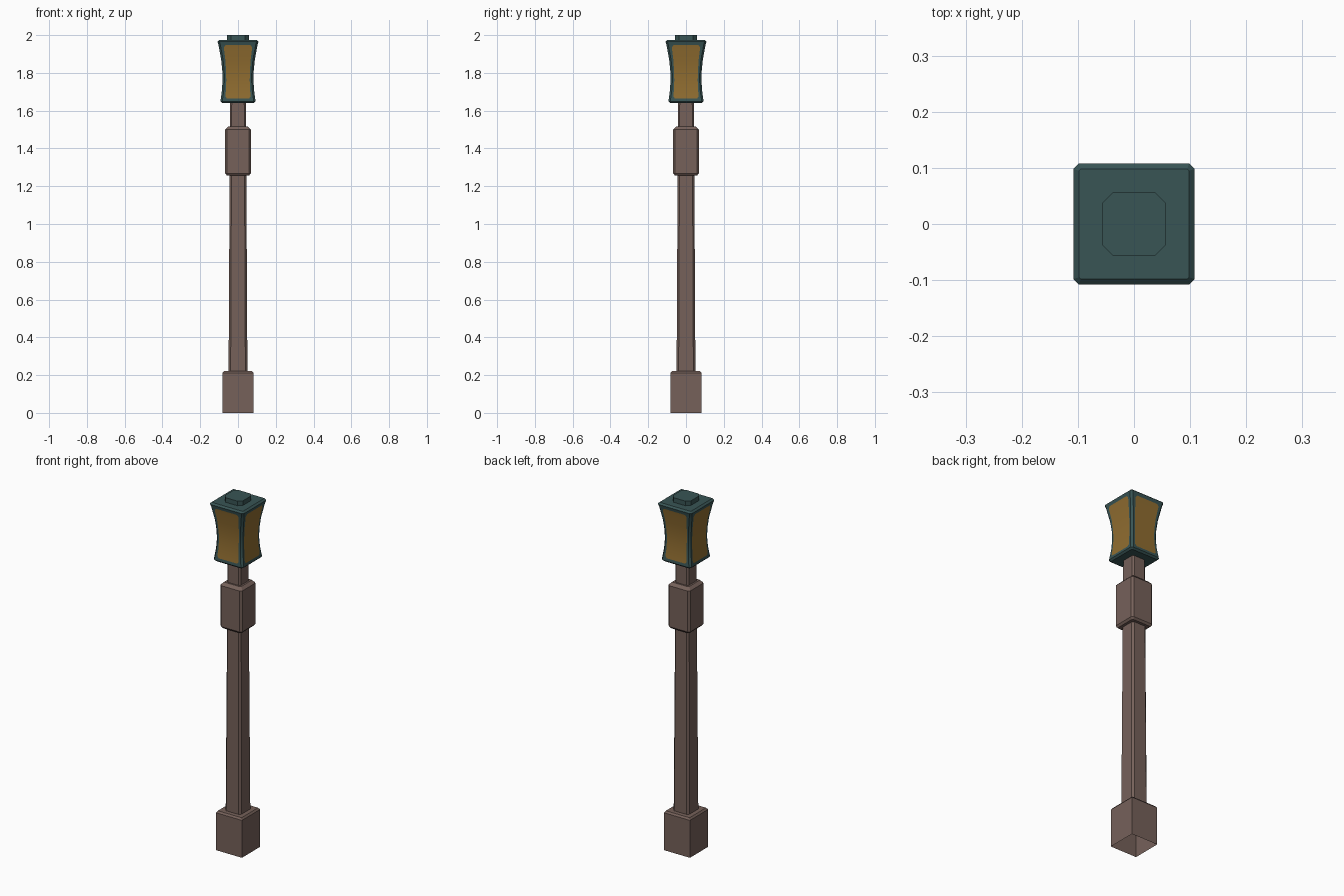
import bpy, bmesh, math

cube = bpy.data.objects.get("Cube")
if cube:
    bpy.data.objects.remove(cube)


def material(name, colour):
    m = bpy.data.materials.new(name)
    m.use_nodes = True
    m.diffuse_color = (*colour, 1)
    bsdf = next(n for n in m.node_tree.nodes if n.type == 'BSDF_PRINCIPLED')
    bsdf.inputs["Base Color"].default_value = (*colour, 1)
    bsdf.inputs["Roughness"].default_value = 0.8
    return m


brown = material("brown post", (0.18, 0.12, 0.102))
teal = material("dark teal metal", (0.04, 0.089, 0.089))
amber = material("amber glass", (0.28, 0.153, 0.03))


def ring(half, chamfer, pane=None):
    """Chamfered square outline, each side optionally split at the pane edges."""
    flat = half - chamfer
    xs = [-flat, flat] if pane is None else [-flat, -pane, pane, flat]
    pts = []
    for k in range(4):
        c, s = round(math.cos(k * math.pi / 2)), round(math.sin(k * math.pi / 2))
        pts += [(x * c + half * s, x * s - half * c) for x in xs]
    return pts


def loft(name, levels, mats, open_bottom=False, pane_rows=()):
    """Stack rings given as (z, half, chamfer[, pane]) into one solid."""
    bm = bmesh.new()
    rows = [[bm.verts.new((x, y, z)) for x, y in ring(*spec)]
            for z, *spec in levels]
    n = len(rows[0])
    for r, (a, b) in enumerate(zip(rows, rows[1:])):
        for i in range(n):
            j = (i + 1) % n
            f = bm.faces.new((a[i], a[j], b[j], b[i]))
            if r in pane_rows and i % 4 == 1:
                f.material_index = 1
    if not open_bottom:
        bm.faces.new(rows[0][::-1])
    bm.faces.new(rows[-1])
    mesh = bpy.data.meshes.new(name)
    bm.to_mesh(mesh)
    bm.free()
    for m in mats:
        mesh.materials.append(m)
    ob = bpy.data.objects.new(name, mesh)
    bpy.context.collection.objects.link(ob)
    return ob


# Post: hollow footing, tapering shaft and collar
loft("base", [(0, 0.082, 0.001), (0.212, 0.082, 0.001), (0.222, 0.074, 0.001)],
     [brown], open_bottom=True)
loft("pole", [(0.2, 0.05, 0.011), (1.65, 0.042, 0.009)], [brown])
loft("collar", [(1.257, 0.059, 0.006), (1.268, 0.068, 0.01),
                (1.5, 0.068, 0.01), (1.516, 0.052, 0.006)], [brown])

# Lantern: waisted frame with a round-cornered glass pane on each side
body = [
    (1.640, 0.084, 0.008, 0.055),
    (1.649, 0.093, 0.010, 0.055),
    (1.664, 0.091, 0.010, 0.058),
    (1.674, 0.0895, 0.010, 0.067),
    (1.71, 0.085, 0.010, 0.064),
    (1.76, 0.082, 0.010, 0.062),
    (1.81, 0.083, 0.010, 0.063),
    (1.87, 0.089, 0.010, 0.067),
    (1.935, 0.101, 0.010, 0.075),
    (1.947, 0.103, 0.010, 0.066),
    (1.965, 0.108, 0.010, 0.066),
    (1.974, 0.098, 0.003, 0.066),
]
lantern = loft("lantern", body, [teal, amber], pane_rows=range(2, 9))

# Finial plate
loft("top_cap", [(1.97, 0.057, 0.02), (2.0, 0.057, 0.02)], [teal])

# Soft curve on the lantern sides, crisp chamfers
bpy.ops.object.select_all(action='DESELECT')
lantern.select_set(True)
bpy.context.view_layer.objects.active = lantern
bpy.ops.object.shade_smooth_by_angle(angle=math.radians(22))
